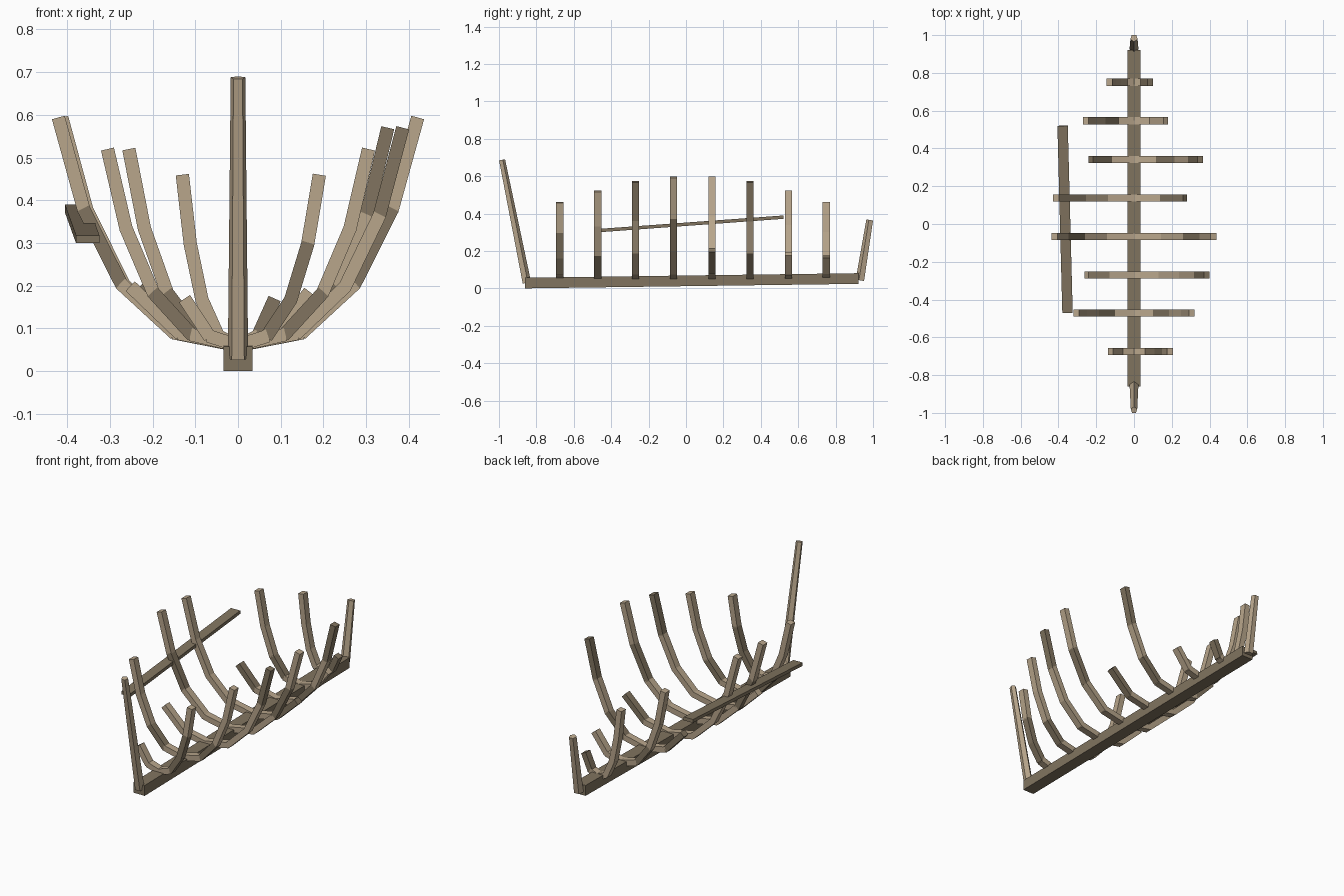
import bpy, bmesh, math
from mathutils import Vector, Matrix

if "Cube" in bpy.data.objects:
    bpy.data.objects.remove(bpy.data.objects["Cube"])


def material(name, rgb):
    m = bpy.data.materials.new(name)
    m.diffuse_color = (*rgb, 1)
    m.use_nodes = True
    m.node_tree.nodes["Principled BSDF"].inputs["Base Color"].default_value = m.diffuse_color
    return m


PALE = material("pale_wood", (0.48, 0.38, 0.26))
DARK = material("dark_wood", (0.22, 0.175, 0.115))


def finish(name, bm, mat):
    bmesh.ops.recalc_face_normals(bm, faces=bm.faces)
    me = bpy.data.meshes.new(name)
    bm.to_mesh(me)
    bm.free()
    me.materials.append(mat)
    ob = bpy.data.objects.new(name, me)
    bpy.context.collection.objects.link(ob)
    return ob


def beam(name, a, b, width, thick, side, mat, extend=0.0):
    """Box from a to b; width runs along the side direction."""
    a, b = Vector(a), Vector(b)
    d = (b - a).normalized()
    n = d.cross(Vector(side)).normalized()
    s = n.cross(d)
    length = (b - a).length + extend
    rot = Matrix((s, d, n)).transposed().to_4x4()
    bm = bmesh.new()
    bmesh.ops.create_cube(bm, size=1, matrix=Matrix.Translation((a + b) / 2) @ rot
                          @ Matrix.Diagonal((width, length, thick, 1)))
    return finish(name, bm, mat)


def post(name, a, b, r1, r2, inward):
    """Five-sided tapered post with one edge turned inward."""
    a, b = Vector(a), Vector(b)
    d = (b - a).normalized()
    x = Vector((1, 0, 0))
    n = x.cross(d)
    if n.y * inward < 0:
        n = -n
    bm = bmesh.new()
    rings = []
    for c, r in ((a, r1), (b, r2)):
        rings.append([bm.verts.new(c + r * (n * math.cos(t) + x * math.sin(t)))
                      for t in (math.tau * k / 5 for k in range(5))])
    for k in range(5):
        j = (k + 1) % 5
        bm.faces.new((rings[0][k], rings[0][j], rings[1][j], rings[1][k]))
    for ring in rings:
        bm.faces.new(ring)
    return finish(name, bm, PALE)


# Keel and end posts
beam("keel", (0, -0.86, 0.029), (0, 0.922, 0.053), 0.068, 0.057, (1, 0, 0), DARK)
post("stem_post", (0, -0.853, 0.03), (0, -0.985, 0.687), 0.025, 0.018, 1)
post("stern_post", (0, 0.932, 0.043), (0, 0.984, 0.366), 0.025, 0.02, -1)

# Ribs: y, half breadth, top height, segments left/right, dark segments left/right
PROFILE = [(0, 0), (0.355, 0.055), (0.65, 0.27), (0.86, 0.6), (1, 1)]
RIBS = [
    (-0.675, 0.190, 0.457, 2, 4, (), (2, 3)),
    (-0.472, 0.305, 0.517, 4, 4, (2,), (2,)),
    (-0.270, 0.385, 0.567, 2, 4, (), (4,)),
    (-0.066, 0.420, 0.591, 4, 4, (3,), (3,)),
    (0.138, 0.412, 0.591, 4, 2, (), (2,)),
    (0.342, 0.350, 0.567, 2, 4, (2,), (2, 4)),
    (0.547, 0.255, 0.517, 4, 2, (2,), ()),
    (0.750, 0.130, 0.457, 4, 2, (), (2,)),
]
BASE = 0.06
for i, (y, w, h, nl, nr, dl, dr) in enumerate(RIBS, 1):
    for side, sx, count, dark in (("left", -1, nl, dl), ("right", 1, nr, dr)):
        pts = [(sx * w * u, y, BASE + (h - BASE) * v) for u, v in PROFILE]
        for k in range(count):
            beam(f"rib_{i}_{side}_{k + 1}", pts[k], pts[k + 1], 0.038, 0.031,
                 (0, 1, 0), DARK if k + 1 in dark else PALE, 0.006)

# Surviving hull plank on the left side
beam("hull_plank", (-0.352, -0.47, 0.309), (-0.378, 0.52, 0.381),
     0.055, 0.018, (1, 0, 0), DARK)
